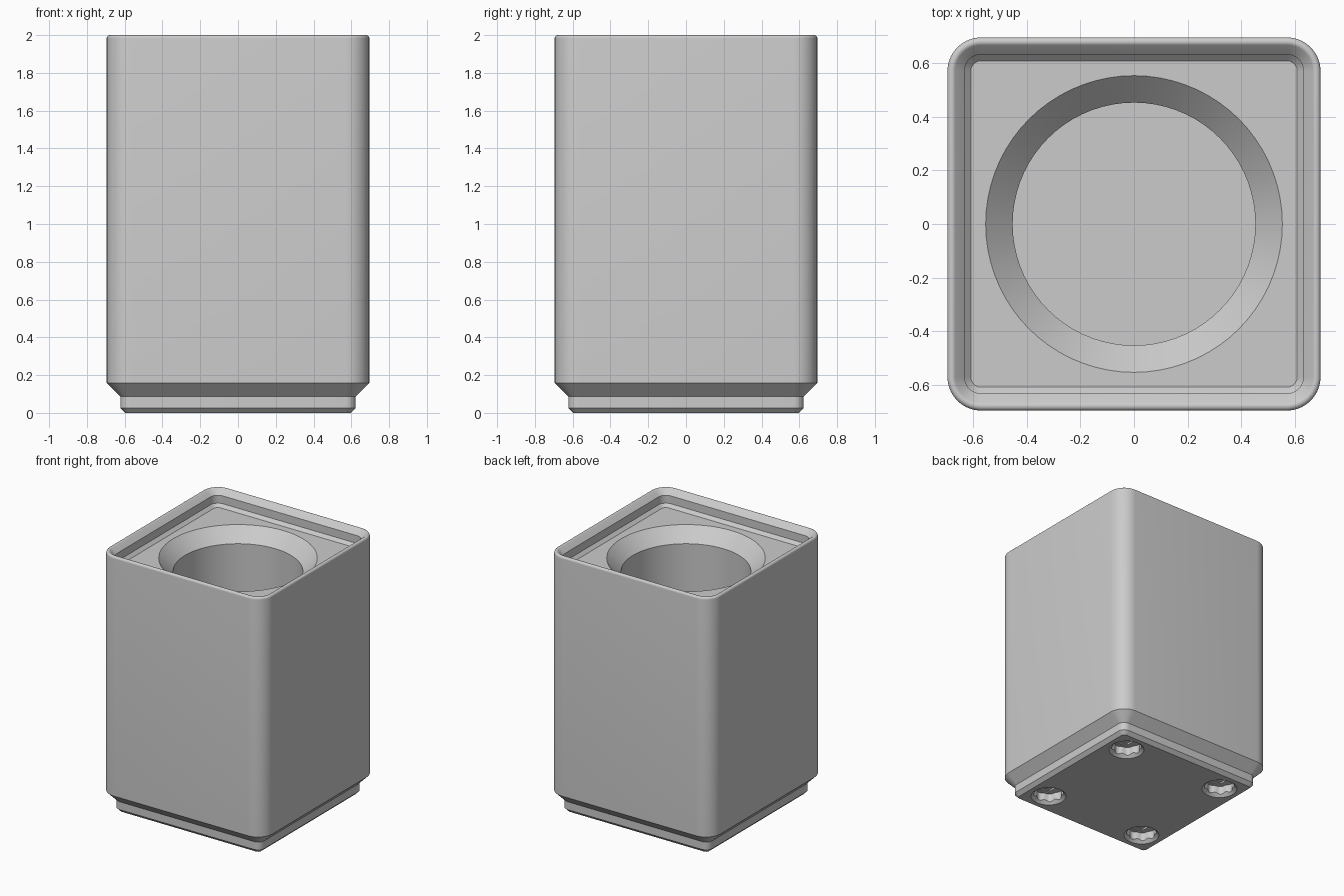
import bpy
import bmesh
import math

MM = 2 / 59.69          # the part is drawn in millimetres, then scaled
HALF, CORNER = 20.75, 3.75
TOP, TIP, FILLET = 56, 60.4, 0.5

cube = bpy.data.objects.get("Cube")
if cube:
    bpy.data.objects.remove(cube, do_unlink=True)

grey = bpy.data.materials.new("plain grey")
grey.use_nodes = True
colour = (0.6, 0.6, 0.6, 1)
grey.diffuse_color = colour
grey.node_tree.nodes["Principled BSDF"].inputs["Base Color"].default_value = colour


def rounded_square(inset, z, steps=10):
    """Ring of points of a rounded square, inset from the outer wall."""
    radius = CORNER - inset
    centre = HALF - CORNER
    ring = []
    for quarter in range(4):
        mid = math.pi / 2 * quarter + math.pi / 4
        cx = math.copysign(centre, math.cos(mid))
        cy = math.copysign(centre, math.sin(mid))
        for i in range(steps + 1):
            a = math.pi / 2 * (quarter + i / steps)
            ring.append((cx + radius * math.cos(a), cy + radius * math.sin(a), z))
    return ring


def circle(radius, z, sides=64, wave=0, ribs=8, at=(0, 0)):
    """Ring of points of a circle, with optional shallow ribs."""
    ring = []
    for i in range(sides):
        a = 2 * math.pi * i / sides
        r = radius + wave * math.cos(ribs * a)
        ring.append((at[0] + r * math.cos(a), at[1] + r * math.sin(a), z))
    return ring


def box_ring(w, d, z, at):
    return [(at[0] + sx * w / 2, at[1] + sy * d / 2, z)
            for sx, sy in ((-1, -1), (1, -1), (1, 1), (-1, 1))]


def loft(name, rings):
    """Closed solid through a stack of rings, capped at both ends."""
    bm = bmesh.new()
    loops = [[bm.verts.new([c * MM for c in p]) for p in ring] for ring in rings]
    n = len(loops[0])
    for low, high in zip(loops, loops[1:]):
        for i in range(n):
            j = (i + 1) % n
            bm.faces.new((low[i], low[j], high[j], high[i]))
    bm.faces.new(loops[0][::-1])
    bm.faces.new(loops[-1])
    bmesh.ops.recalc_face_normals(bm, faces=bm.faces)
    mesh = bpy.data.meshes.new(name)
    bm.to_mesh(mesh)
    bm.free()
    obj = bpy.data.objects.new(name, mesh)
    bpy.context.collection.objects.link(obj)
    return obj


def cut(target, cutter):
    mod = target.modifiers.new("cut", 'BOOLEAN')
    mod.operation = 'DIFFERENCE'
    mod.solver = 'EXACT'
    mod.object = cutter
    bpy.context.view_layer.objects.active = target
    bpy.ops.object.modifier_apply(modifier=mod.name)
    bpy.data.objects.remove(cutter, do_unlink=True)


# Stepped foot and straight wall, as (inset, height)
profile = [(2.95, 0), (2.15, 0.8), (2.15, 2.6), (0, 4.75)]
# Rounded rim between the wall and the sloped inside of the lip
rim_z = TIP - FILLET / math.tan(math.pi / 8)
for i in range(9):
    a = math.radians(135) * i / 8
    profile.append((FILLET * (1 - math.cos(a)), rim_z + FILLET * math.sin(a)))
# Inside of the stacking lip, down to the recessed top face
profile += [(1.9, TOP + 2.5), (1.9, TOP + 0.7), (2.6, TOP)]
body = loft("storage_block", [rounded_square(*p) for p in profile])
body.data.materials.append(grey)

# Round pocket with a wide countersunk mouth
cut(body, loft("pocket_cutter", [circle(r, z, 72) for r, z in
                                 ((13.5, 7), (13.5, TOP - 3), (16.5, TOP), (16.5, TOP + 1))]))

# Four ribbed, chamfered holes under the foot, with stepped ceilings
for x in (-13, 13):
    for y in (-13, 13):
        at = (x, y)
        cut(body, loft("hole_cutter", [circle(3.1, z, 64, 0.15, at=at) for z in (-1, 2.4)]))
        cut(body, loft("chamfer_cutter", [circle(r, z, 48, at=at) for r, z in
                                          ((4.75, -1), (3.75, 0), (2.95, 0.8))]))
        cut(body, loft("slot_cutter", [box_ring(3, 5, z, at) for z in (2, 2.6)]))
        cut(body, loft("square_cutter", [box_ring(3, 3, z, at) for z in (2, 2.8)]))

# Smooth the rounded surfaces while keeping the steps crisp
bpy.ops.object.select_all(action='DESELECT')
body.select_set(True)
bpy.context.view_layer.objects.active = body
bpy.ops.object.shade_smooth_by_angle(angle=math.radians(30))
